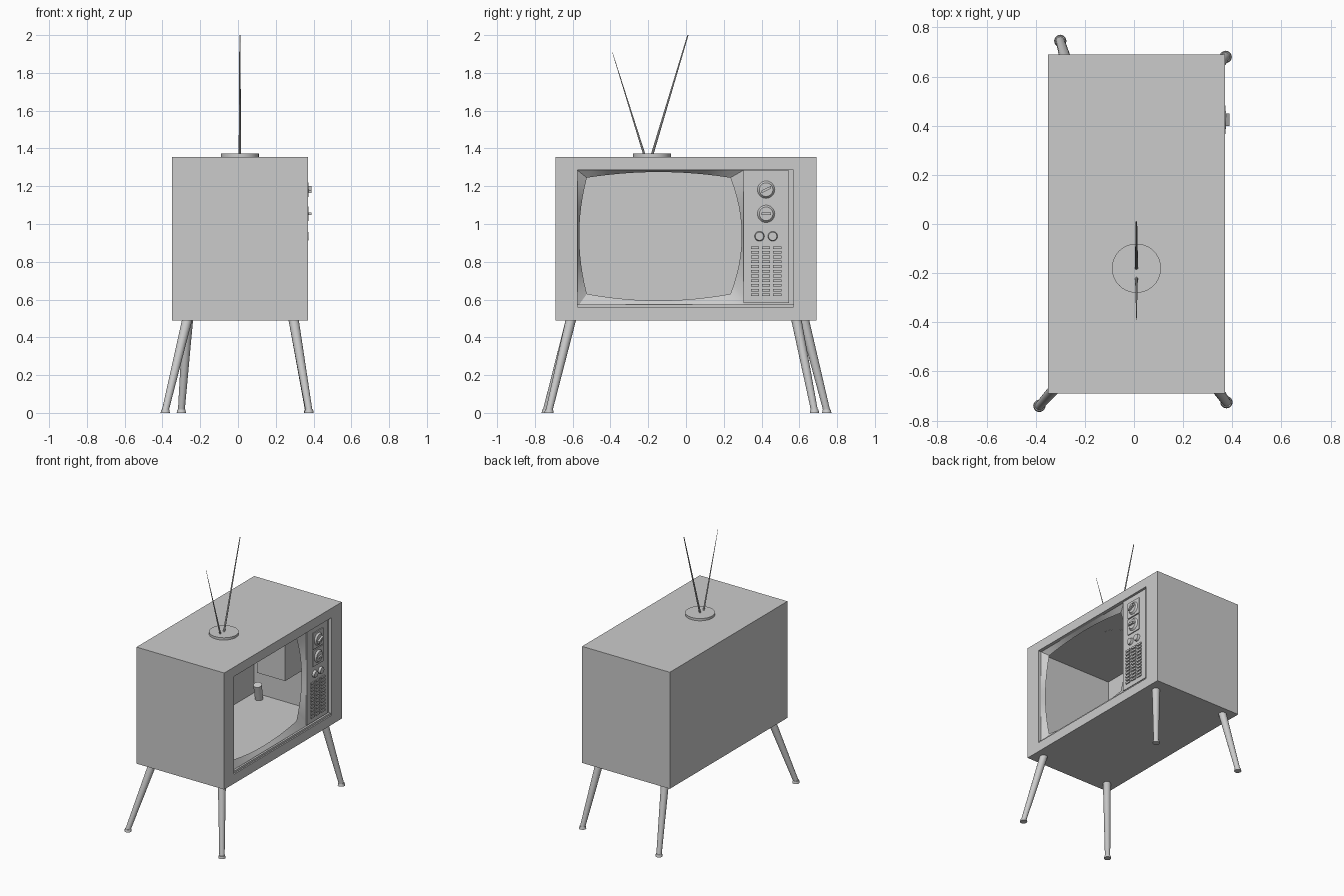
import bpy, bmesh
from mathutils import Vector

if "Cube" in bpy.data.objects:
    bpy.data.objects.remove(bpy.data.objects["Cube"])

grey = bpy.data.materials.new("plain_grey")
grey.use_nodes = True
COLOUR = (0.6, 0.6, 0.6, 1)
grey.diffuse_color = COLOUR
grey.node_tree.nodes["Principled BSDF"].inputs["Base Color"].default_value = COLOUR


def finish(name, bm, smooth=False):
    mesh = bpy.data.meshes.new(name)
    bm.to_mesh(mesh)
    bm.free()
    mesh.materials.append(grey)
    obj = bpy.data.objects.new(name, mesh)
    bpy.context.collection.objects.link(obj)
    if smooth:
        bpy.ops.object.select_all(action="DESELECT")
        obj.select_set(True)
        bpy.context.view_layer.objects.active = obj
        bpy.ops.object.shade_smooth_by_angle()
    return obj


def add_box(bm, low, high):
    low, high = Vector(low), Vector(high)
    verts = bmesh.ops.create_cube(bm, size=1)["verts"]
    for v in verts:
        v.co = (low + high) / 2 + v.co * (high - low)
    return verts


def box(name, low, high):
    bm = bmesh.new()
    add_box(bm, low, high)
    return finish(name, bm)


def rod(name, start, end, r_start, r_end, sides=20):
    start, end = Vector(start), Vector(end)
    axis = end - start
    bm = bmesh.new()
    bmesh.ops.create_cone(bm, cap_ends=True, segments=sides, radius1=r_start,
                          radius2=r_end, depth=axis.length)
    turn = axis.to_track_quat("Z", "Y")
    for v in bm.verts:
        v.co = turn @ v.co + (start + end) / 2
    return finish(name, bm, True)


def rectangle(x, y0, y1, z0, z1):
    return [Vector((x, y, z)) for y, z in ((y0, z0), (y1, z0), (y1, z1), (y0, z1))]


def bridge(bm, outer, inner):
    a = [bm.verts.new(p) for p in outer]
    b = [bm.verts.new(p) for p in inner]
    for i in range(len(a)):
        j = (i + 1) % len(a)
        bm.faces.new((a[i], a[j], b[j], b[i]))


# Hollow cabinet with an opening in the screen side
BACK, FACE, HALF, LOW, HIGH = -0.35, 0.37, 0.69, 0.49, 1.355
RECESS, DIVIDE = 0.345, 0.305
bm = bmesh.new()
add_box(bm, (BACK, -HALF, LOW), (FACE, HALF, HIGH))
bmesh.ops.delete(bm, geom=[f for f in bm.faces if f.normal.x > 0.5], context="FACES_ONLY")
opening = (-0.575, 0.57, 0.56, 1.285)
bridge(bm, rectangle(FACE, -HALF, HALF, LOW, HIGH), rectangle(FACE, *opening))
bridge(bm, rectangle(FACE, *opening), rectangle(RECESS, *opening))
bmesh.ops.remove_doubles(bm, verts=bm.verts, dist=0.0001)
finish("cabinet", bm)

# Sloping surround with a barrel shaped screen aperture
STEPS = 12
outer_corners = rectangle(RECESS, -0.575, DIVIDE, 0.56, 1.285)
inner_corners = rectangle(0.315, -0.525, 0.235, 0.63, 1.245)
bulges = [Vector(b) for b in ((0, 0, -0.035), (0, 0.06, 0), (0, 0, 0.03), (0, -0.04, 0))]
outer, inner = [], []
for side in range(4):
    nxt = (side + 1) % 4
    for k in range(STEPS):
        t = k / STEPS
        outer.append(outer_corners[side].lerp(outer_corners[nxt], t))
        inner.append(inner_corners[side].lerp(inner_corners[nxt], t)
                     + bulges[side] * 4 * t * (1 - t))
bm = bmesh.new()
bridge(bm, outer, inner)
finish("screen_surround", bm, True)
box("bottom_rail", (RECESS, -0.575, 0.56), (0.36, 0.57, 0.575))

# Control panel and tuner housing
box("control_panel_backing", (0.32, DIVIDE, 0.56), (RECESS, 0.57, 1.285))
box("control_panel", (RECESS, DIVIDE, 0.583), (0.355, 0.545, 1.283))
box("tuner_housing", (-0.06, 0.31, 0.86), (0.17, 0.55, 1.13))

# Dials with square plates and grip bars
DIAL_Y = 0.424
for name, z, tilt in (("upper", 1.182, 0.012), ("lower", 1.054, 0)):
    box(name + "_dial_plate", (0.355, DIAL_Y - 0.06, z - 0.06), (0.362, DIAL_Y + 0.06, z + 0.06))
    rod(name + "_dial", (0.362, DIAL_Y, z), (0.374, DIAL_Y, z), 0.046, 0.036, 28)
    bm = bmesh.new()
    for v in add_box(bm, (0.374, DIAL_Y - 0.025, z - 0.007), (0.388, DIAL_Y + 0.025, z + 0.007)):
        v.co.z += tilt * (v.co.y - DIAL_Y) / 0.025
    finish(name + "_dial_grip", bm)
for name, y in (("left", 0.389), ("right", 0.459)):
    rod(name + "_small_knob", (0.355, y, 0.935), (0.372, y, 0.935), 0.026, 0.022)

# Speaker grille of small raised bars
bm = bmesh.new()
for row in range(11):
    for col in range(3):
        y, z = 0.365 + col * 0.059, 0.625 + row * 0.025
        add_box(bm, (0.355, y - 0.022, z - 0.007), (0.363, y + 0.022, z + 0.007))
finish("speaker_grille", bm)

# Splayed tapered legs with round feet
legs = {
    "back_right_leg": ((-0.385, -0.74), (-0.27, -0.61)),
    "front_right_leg": ((0.376, -0.725), (0.295, -0.61)),
    "back_left_leg": ((-0.30, 0.745), (-0.265, 0.625)),
    "front_left_leg": ((0.373, 0.68), (0.295, 0.585)),
}
for name, (foot, top) in legs.items():
    base = Vector((*foot, 0.012))
    joint = Vector((*top, LOW))
    rod(name, base, base.lerp(joint, 1.25), 0.018, 0.029)
    rod(name + "_foot", (*foot, 0), (*foot, 0.018), 0.025, 0.021)

# Indoor aerial
rod("aerial_base", (0.01, -0.18, HIGH - 0.001), (0.01, -0.18, 1.372), 0.1, 0.1, 40)
rod("aerial_rod_left", (0.01, -0.18, 1.365), (0.01, 0.01, 2.0), 0.007, 0.003, 10)
rod("aerial_rod_right", (0.01, -0.22, 1.365), (0.01, -0.39, 1.91), 0.006, 0.001, 10)
